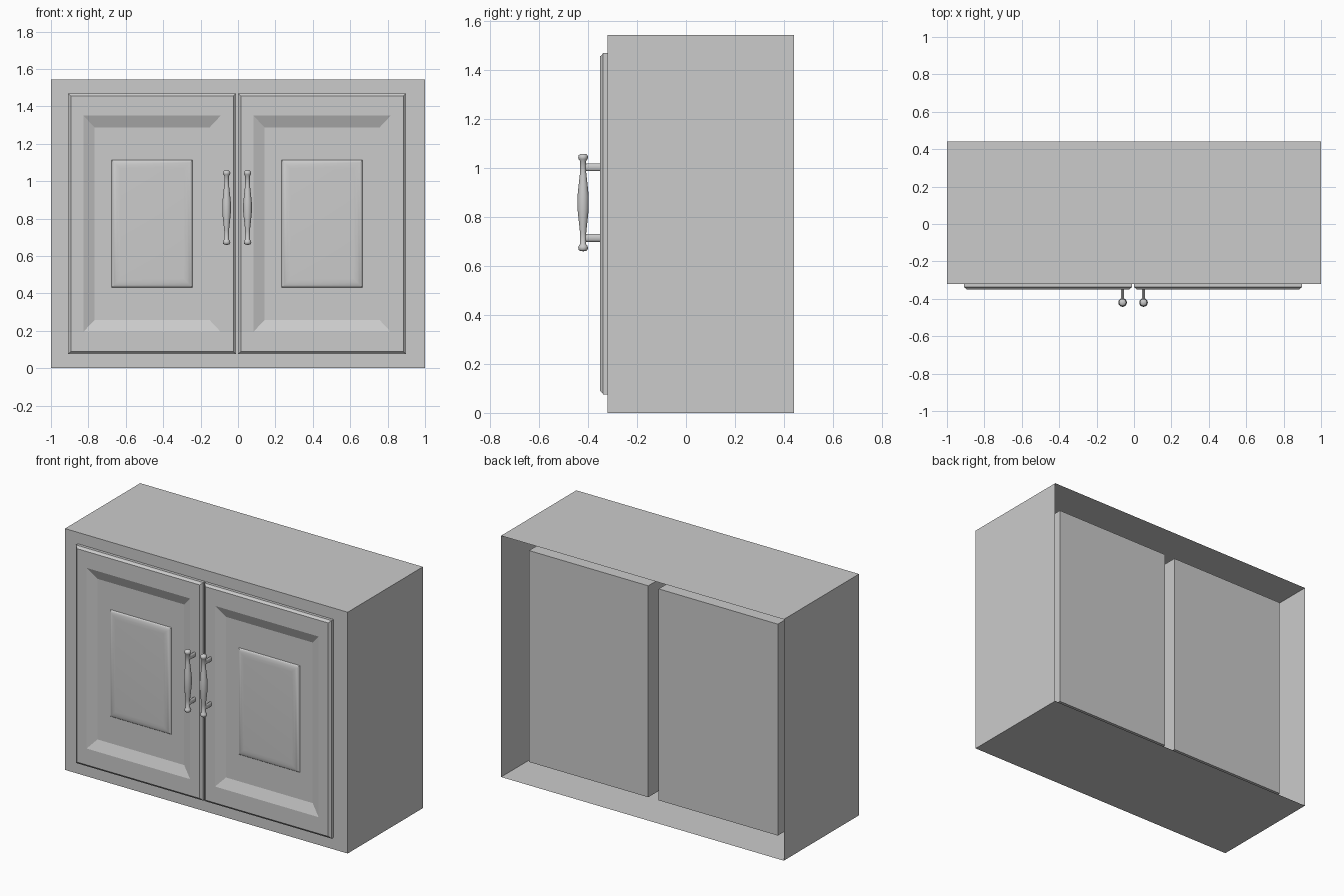
import bpy, bmesh, math

if "Cube" in bpy.data.objects:
    bpy.data.objects.remove(bpy.data.objects["Cube"])

CX = -0.005            # the door pair is centred slightly left of the carcass
FRONT, BACK = -0.32, 0.44
TOP = 1.543


def make_object(name, bm, smooth_angle=None, weld=True):
    if weld:
        bmesh.ops.remove_doubles(bm, verts=bm.verts, dist=1e-5)
    mesh = bpy.data.meshes.new(name)
    bm.to_mesh(mesh)
    bm.free()
    ob = bpy.data.objects.new(name, mesh)
    bpy.context.collection.objects.link(ob)
    if smooth_angle:
        bpy.ops.object.select_all(action='DESELECT')
        ob.select_set(True)
        bpy.context.view_layer.objects.active = ob
        bpy.ops.object.shade_smooth_by_angle(angle=math.radians(smooth_angle))
    return ob


def quad(bm, *pts):
    bm.faces.new([bm.verts.new(p) for p in pts])


def sides(bm, x0, x1, z0, z1, y0, y1):
    """Four walls of a rectangular tube along y."""
    c = [(x0, z0), (x1, z0), (x1, z1), (x0, z1)]
    for (ax, az), (bx, bz) in zip(c, c[1:] + c[:1]):
        quad(bm, (ax, y0, az), (ax, y1, az), (bx, y1, bz), (bx, y0, bz))


# Carcass: thin shell, open at the back, with two door compartments
bm = bmesh.new()
sides(bm, -1, 1, 0, TOP, FRONT, BACK)
xs = [-1, CX - 0.88, CX - 0.037, CX + 0.037, CX + 0.88, 1]
zs = [0, 0.09, 1.442, TOP]
REAR = 0.336
for i in range(5):
    for j in range(3):
        x0, x1, z0, z1 = xs[i], xs[i + 1], zs[j], zs[j + 1]
        y = FRONT
        if j == 1 and i in (1, 3):
            sides(bm, x0, x1, z0, z1, FRONT, REAR)
            y = REAR
        quad(bm, (x0, y, z0), (x1, y, z0), (x1, y, z1), (x0, y, z1))
bmesh.ops.remove_doubles(bm, verts=bm.verts, dist=1e-5)
# split the outer side edges so they meet the frame grid cleanly
make_object("carcass", bm)


# Doors: concentric rectangles (x inset, z inset, y) from the back to the raised panel
RINGS = [(0, 0, FRONT), (0, 0, -0.338), (0.006, 0.006, -0.341), (0.015, 0.015, -0.351),
         (0.083, 0.12, -0.351), (0.143, 0.184, -0.325),
         (0.233, 0.356, -0.325), (0.238, 0.361, -0.331), (0.248, 0.371, -0.336),
         (0.262, 0.385, -0.339), (0.28, 0.403, -0.340)]


def door(name, x0, x1, z0=0.075, z1=1.47):
    bm = bmesh.new()
    loops = []
    for dx, dz, y in RINGS:
        loops.append([bm.verts.new(p) for p in (
            (x0 + dx, y, z0 + dz), (x1 - dx, y, z0 + dz),
            (x1 - dx, y, z1 - dz), (x0 + dx, y, z1 - dz))])
    for a, b in zip(loops, loops[1:]):
        for k in range(4):
            n = (k + 1) % 4
            bm.faces.new((a[k], a[n], b[n], b[k]))
    bm.faces.new(loops[-1])
    bm.faces.new(loops[0][::-1])
    bmesh.ops.recalc_face_normals(bm, faces=bm.faces)
    make_object(name, bm, 21)


# Handles: turned grip (radius, height from the middle) plus two posts
GRIP = [(0, 0.199), (0.012, 0.198), (0.018, 0.193), (0.020, 0.185), (0.018, 0.177),
        (0.0125, 0.170), (0.0125, 0.125), (0.014, 0.110), (0.019, 0.065), (0.023, 0.025)]
GRIP += [(r, -z) for r, z in reversed(GRIP)]
GRIP_Y, GRIP_Z, SEG = -0.42, 0.8585, 20


def handle(name, x):
    bm = bmesh.new()
    vs = [bm.verts.new((x + r, GRIP_Y, GRIP_Z + z)) for r, z in GRIP]
    es = [bm.edges.new(p) for p in zip(vs, vs[1:])]
    bmesh.ops.spin(bm, geom=vs + es, cent=(x, GRIP_Y, 0), axis=(0, 0, 1),
                   angle=math.tau, steps=SEG)
    bmesh.ops.remove_doubles(bm, verts=bm.verts, dist=1e-5)
    for s in (-1, 1):
        ring = [(x + 0.008 * math.cos(math.tau * k / 12),
                 GRIP_Z + s * 0.144 + 0.016 * math.sin(math.tau * k / 12)) for k in range(12)]
        a = [bm.verts.new((px, GRIP_Y, pz)) for px, pz in ring]
        b = [bm.verts.new((px, -0.345, pz)) for px, pz in ring]
        for k in range(12):
            n = (k + 1) % 12
            bm.faces.new((a[k], a[n], b[n], b[k]))
        bm.faces.new(a)
        bm.faces.new(b)
    bmesh.ops.recalc_face_normals(bm, faces=bm.faces)
    make_object(name, bm, 40, weld=False)


for side, s in (("left", -1), ("right", 1)):
    xa, xb = sorted((CX + s * 0.005, CX + s * 0.904))
    door(side + "_door", xa, xb)
    handle(side + "_handle", CX + s * 0.056)
